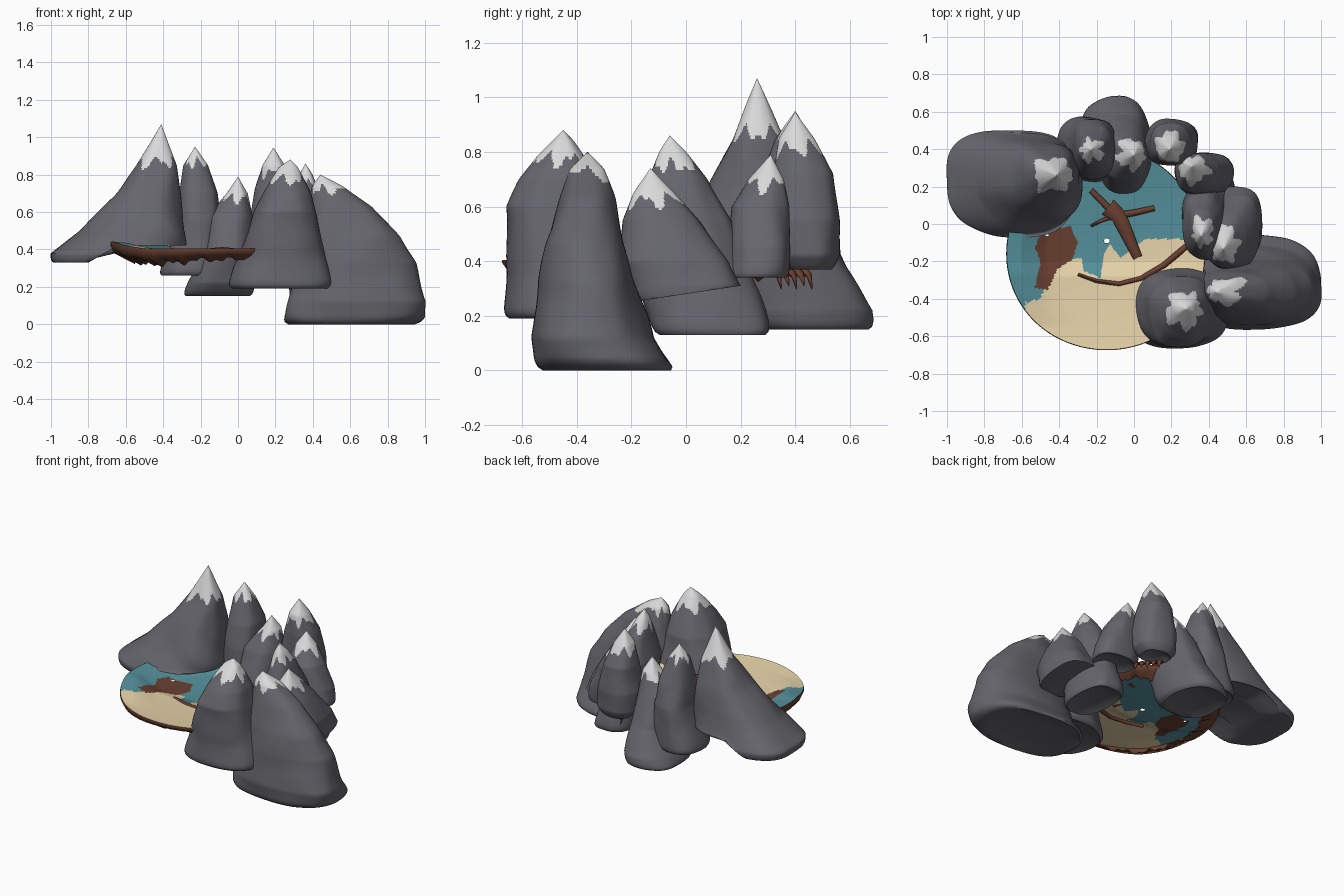
import bpy, bmesh, math
from mathutils import Vector, noise

if "Cube" in bpy.data.objects:
    bpy.data.objects.remove(bpy.data.objects["Cube"])

def material(name, rgb):
    m = bpy.data.materials.new(name)
    m.diffuse_color = (*rgb, 1)
    m.use_nodes = True
    m.node_tree.nodes["Principled BSDF"].inputs["Base Color"].default_value = m.diffuse_color
    return m

ROCK = material("grey_rock", (0.13, 0.13, 0.15))
SNOW = material("snow", (0.70, 0.70, 0.70))
WATER = material("teal_water", (0.09, 0.28, 0.33))
SAND = material("sand", (0.80, 0.66, 0.40))
EARTH = material("brown_earth", (0.14, 0.05, 0.03))

def finish(name, bm, mats, angle=50):
    bmesh.ops.recalc_face_normals(bm, faces=bm.faces)
    me = bpy.data.meshes.new(name)
    bm.to_mesh(me)
    bm.free()
    ob = bpy.data.objects.new(name, me)
    bpy.context.collection.objects.link(ob)
    for m in mats:
        me.materials.append(m)
    bpy.ops.object.select_all(action='DESELECT')
    ob.select_set(True)
    bpy.context.view_layer.objects.active = ob
    bpy.ops.object.shade_smooth_by_angle(angle=math.radians(angle))
    return ob

def spow(v, e):
    return math.copysign(abs(v) ** e, v)

# Mountain: lofted rings between z levels given as (z, x0, x1, y0, y1)
def mountain(name, peak, snow, levels, e=0.82, hem=None, rows=64, seg=96):
    levels = [(peak[2], peak[0], peak[0], peak[1], peak[1])] + levels
    zb = levels[-1][0]
    bm = bmesh.new()
    top = bm.verts.new(peak)
    rings = []
    for r in range(1, rows + 3):
        t = min(r / rows, 1)
        z = peak[2] + (zb - peak[2]) * t
        for a, b in zip(levels, levels[1:]):
            if a[0] >= z >= b[0] - 1e-6:
                f = (a[0] - z) / (a[0] - b[0])
                x0, x1, y0, y1 = [p + (q - p) * f for p, q in zip(a[1:], b[1:])]
                break
        cx, cy, rx, ry = (x0 + x1) / 2, (y0 + y1) / 2, (x1 - x0) / 2, (y1 - y0) / 2
        # rounded hem, hollowed a little underneath
        u = max(0, 1 - (z - zb) / 0.05)
        k = 1 - 0.1 * (1 - math.sqrt(max(0, 1 - u * u)))
        if r > rows:
            k = (0.75, 0.45)[r - rows - 1]
            z += 0.012 * (r - rows)
        ring = []
        for s in range(seg):
            a = 2 * math.pi * s / seg
            d = Vector((spow(math.cos(a), e) * rx, spow(math.sin(a), e) * ry, 0))
            n = noise.noise(Vector((cx * 7 + math.cos(a) * 1.3, cy * 7 + math.sin(a) * 1.3, z * 5)))
            d *= k * (1 + 0.08 * n)
            x, y = cx + d.x, cy + d.y
            ring.append(bm.verts.new((x, y, max(z, hem(x, y)) if hem else z)))
        rings.append(ring)
    for s in range(seg):
        bm.faces.new((top, rings[0][s], rings[0][(s + 1) % seg]))
    for a, b in zip(rings, rings[1:]):
        for s in range(seg):
            t = (s + 1) % seg
            bm.faces.new((a[s], b[s], b[t], a[t]))
    bm.faces.new(rings[-1])
    # jagged snow line
    for f in bm.faces:
        c = f.calc_center_median()
        a = math.atan2(c.y - peak[1], c.x - peak[0])
        jag = 0.022 * math.sin(5 * a + peak[0] * 20) + 0.015 * math.sin(9 * a + 1)
        f.material_index = 1 if c.z > snow + jag else 0
    finish(name, bm, [ROCK, SNOW])

# the west mountain's hem climbs onto the basin toward the middle
def west_hem(x, y):
    return 0.33 + 0.09 * max(0, min(1, (x + 0.80) / 0.16))

mountain("mountain_west", (-0.41, 0.26, 1.07), 0.865, [
    (0.85, -0.54, -0.33, 0.17, 0.36), (0.7, -0.65, -0.31, 0.09, 0.41),
    (0.5, -0.84, -0.29, 0.0, 0.47), (0.38, -1.01, -0.28, -0.06, 0.50),
    (0.32, -1.01, -0.28, -0.06, 0.50)], 0.75, west_hem)
mountain("mountain_northwest", (-0.23, 0.40, 0.95), 0.86, [
    (0.85, -0.29, -0.16, 0.33, 0.46), (0.7, -0.31, -0.11, 0.27, 0.52),
    (0.55, -0.33, -0.09, 0.24, 0.56), (0.26, -0.42, -0.10, 0.22, 0.58)])
mountain("mountain_north", (0.0, 0.37, 0.79), 0.67, [
    (0.7, -0.06, 0.05, 0.31, 0.44), (0.57, -0.17, 0.075, 0.23, 0.50),
    (0.38, -0.19, 0.09, 0.17, 0.58), (0.22, -0.27, 0.09, 0.20, 0.68),
    (0.15, -0.30, 0.08, 0.25, 0.69)])
mountain("mountain_northeast", (0.19, 0.40, 0.945), 0.81, [
    (0.85, 0.13, 0.25, 0.34, 0.47), (0.72, 0.09, 0.30, 0.32, 0.54),
    (0.55, 0.06, 0.34, 0.31, 0.56), (0.42, 0.07, 0.34, 0.33, 0.56),
    (0.37, 0.10, 0.31, 0.36, 0.54)])
mountain("mountain_east_back", (0.31, 0.31, 0.79), 0.68, [
    (0.7, 0.25, 0.38, 0.23, 0.36), (0.6, 0.22, 0.45, 0.17, 0.38),
    (0.45, 0.22, 0.52, 0.16, 0.38), (0.34, 0.23, 0.54, 0.15, 0.38)])
mountain("mountain_east_inner", (0.36, -0.06, 0.86), 0.75, [
    (0.8, 0.33, 0.40, -0.10, 0.0), (0.7, 0.30, 0.44, -0.14, 0.08),
    (0.55, 0.26, 0.48, -0.19, 0.16), (0.3, 0.26, 0.52, -0.16, 0.26),
    (0.13, 0.28, 0.56, -0.12, 0.32)])
mountain("mountain_east_outer", (0.48, -0.13, 0.74), 0.62, [
    (0.65, 0.42, 0.54, -0.19, -0.04), (0.55, 0.39, 0.60, -0.23, 0.05),
    (0.4, 0.37, 0.67, -0.25, 0.16), (0.31, 0.37, 0.69, -0.21, 0.20),
    (0.25, 0.40, 0.69, -0.19, 0.18)], 0.82,
    lambda x, y: 0.25 + 0.06 * max(0, min(1, (y + 0.2) / 0.4)))
mountain("mountain_south", (0.28, -0.45, 0.88), 0.77, [
    (0.84, 0.22, 0.32, -0.49, -0.41), (0.78, 0.18, 0.35, -0.55, -0.37),
    (0.7, 0.13, 0.39, -0.61, -0.33), (0.6, 0.08, 0.42, -0.66, -0.28),
    (0.35, 0.0, 0.48, -0.66, -0.23), (0.19, -0.05, 0.52, -0.67, -0.22)])
mountain("mountain_southeast", (0.44, -0.36, 0.80), 0.72, [
    (0.74, 0.40, 0.56, -0.42, -0.30), (0.63, 0.38, 0.71, -0.46, -0.26),
    (0.47, 0.34, 0.86, -0.51, -0.23), (0.33, 0.31, 0.95, -0.54, -0.19),
    (0.12, 0.26, 1.01, -0.57, -0.12), (0.04, 0.24, 1.0, -0.56, -0.06),
    (0.0, 0.23, 0.98, -0.55, -0.03)])

def inside(x, y, poly):
    hit = False
    for (x0, y0), (x1, y1) in zip(poly, poly[1:] + poly[:1]):
        if (y0 > y) != (y1 > y) and x < x0 + (x1 - x0) * (y - y0) / (y1 - y0):
            hit = not hit
    return hit

BEACH = [(-0.58, -0.42), (-0.50, -0.40), (-0.45, -0.28), (-0.40, -0.20), (-0.28, -0.18),
         (-0.27, -0.25), (-0.18, -0.29), (-0.16, -0.16), (-0.13, -0.11), (-0.07, -0.18),
         (0.06, -0.08), (0.45, -0.08), (0.5, -0.8), (-0.6, -0.8)]
MUD = [(-0.50, -0.05), (-0.34, -0.01), (-0.30, -0.10), (-0.33, -0.19), (-0.41, -0.24),
       (-0.46, -0.35), (-0.53, -0.34), (-0.50, -0.20), (-0.53, -0.13)]
GAP = [(-0.51, -0.10), (-0.44, -0.03), (-0.46, -0.06)]

# Basin: thin sheet with lagoon, beach, mud bank and a ragged brown rim below
CX, CY, RX, RY, SEG, RINGS = -0.15, -0.14, 0.535, 0.545, 192, 70
def floor_z(x, y, r):
    bowl = 0.355 + 0.045 * r * r
    west = 0.04 * max(0, min(1, -(x + 0.25) / 0.25)) * max(0, min(1, (r - 0.6) / 0.25))
    west *= max(0, min(1, (y + 0.55) / 0.3))
    shore = 0.025 * max(0, min(1, (-0.2 - y) / 0.08)) * (1 - r * r * 0.8)
    return bowl + west + shore

bm = bmesh.new()
rings = []
for i in range(1, RINGS + 1):
    r = i / RINGS
    ring = []
    for s in range(SEG):
        a = 2 * math.pi * s / SEG
        w = 1 - r * 0.025 * (0.5 + 0.5 * math.sin(3 * a + 0.2))
        x, y = CX + RX * r * w * math.cos(a), CY + RY * r * w * math.sin(a)
        ring.append(bm.verts.new((x, y, floor_z(x, y, r))))
    rings.append(ring)
mid = bm.verts.new((CX, CY, 0.355))
for s in range(SEG):
    bm.faces.new((mid, rings[0][s], rings[0][(s + 1) % SEG]))
for a, b in zip(rings, rings[1:]):
    for s in range(SEG):
        t = (s + 1) % SEG
        bm.faces.new((a[s], b[s], b[t], a[t]))
gap = []
for f in bm.faces:
    c = f.calc_center_median()
    f.material_index = 2 if inside(c.x, c.y, MUD) else 1 if inside(c.x, c.y, BEACH) else 0
    if inside(c.x, c.y, GAP) or (c.x + 0.145) ** 2 + (c.y + 0.09) ** 2 < 0.0002:
        gap.append(f)
rim = rings[-1]
prev = rim
for shrink, drop in ((1.006, 0.012), (0.97, 0.05), (0.86, 0.085)):
    ring = []
    for s, v in enumerate(rim):
        d = v.co - Vector((CX, CY, v.co.z))
        west = max(0, -d.x / d.length)
        rag = (0.01 * math.sin(s * 0.55) + 0.008 * math.sin(s * 1.3)) if drop > 0.06 else 0
        k = shrink - (0.1 * west if drop > 0.06 else 0)
        ring.append(bm.verts.new((CX + d.x * k, CY + d.y * k,
                                  v.co.z - drop * (0.7 + 0.5 * west) + rag)))
    for s in range(SEG):
        t = (s + 1) % SEG
        bm.faces.new((prev[s], ring[s], ring[t], prev[t])).material_index = 2
    prev = ring
bmesh.ops.delete(bm, geom=gap, context='FACES')
finish("lagoon_basin", bm, [WATER, SAND, EARTH], 60)

# Tapered ribbons of earth: driftwood branches and the curved bank
def branch(name, path, w0, w1, h):
    bm = bmesh.new()
    pts = [Vector(p) for p in path]
    prev = None
    for i, p in enumerate(pts):
        d = (pts[min(i + 1, len(pts) - 1)] - pts[max(i - 1, 0)]).normalized()
        side = Vector((-d.y, d.x, 0)).normalized()
        w = w0 + (w1 - w0) * i / (len(pts) - 1)
        ring = [bm.verts.new(p + side * math.cos(k * math.pi / 4) * w / 2
                             + Vector((0, 0, math.sin(k * math.pi / 4) * h / 2))) for k in range(8)]
        if prev:
            for k in range(8):
                bm.faces.new((prev[k], prev[(k + 1) % 8], ring[(k + 1) % 8], ring[k]))
        else:
            bm.faces.new(ring)
        prev = ring
    bm.faces.new(prev)
    finish(name, bm, [EARTH])

branch("branch_main", [(-0.14, 0.09, 0.385), (-0.08, 0.04, 0.39), (-0.03, -0.07, 0.385), (0.02, -0.18, 0.375)], 0.10, 0.05, 0.045)
branch("branch_northwest", [(-0.10, 0.05, 0.385), (-0.16, 0.11, 0.385), (-0.23, 0.18, 0.38)], 0.04, 0.03, 0.03)
branch("branch_east", [(-0.12, 0.04, 0.385), (0.0, 0.06, 0.385), (0.11, 0.085, 0.38)], 0.04, 0.03, 0.03)
branch("branch_west", [(-0.11, 0.04, 0.38), (-0.17, 0.02, 0.375), (-0.23, -0.01, 0.37)], 0.025, 0.015, 0.025)
branch("curved_bank", [(-0.30, -0.27, 0.375), (-0.20, -0.305, 0.38), (-0.08, -0.32, 0.38), (0.04, -0.29, 0.38),
                       (0.16, -0.22, 0.38), (0.28, -0.12, 0.38)], 0.02, 0.035, 0.03)

# Hanging roots below the northeast shore
for i in range(5):
    x, y = 0.17 + 0.025 * i, 0.45 - 0.028 * i
    branch("hanging_root", [(x - 0.04, y - 0.04, 0.38), (x, y, 0.35), (x + 0.01, y + 0.01, 0.31 + 0.012 * (i % 2))], 0.05, 0.008, 0.03)
